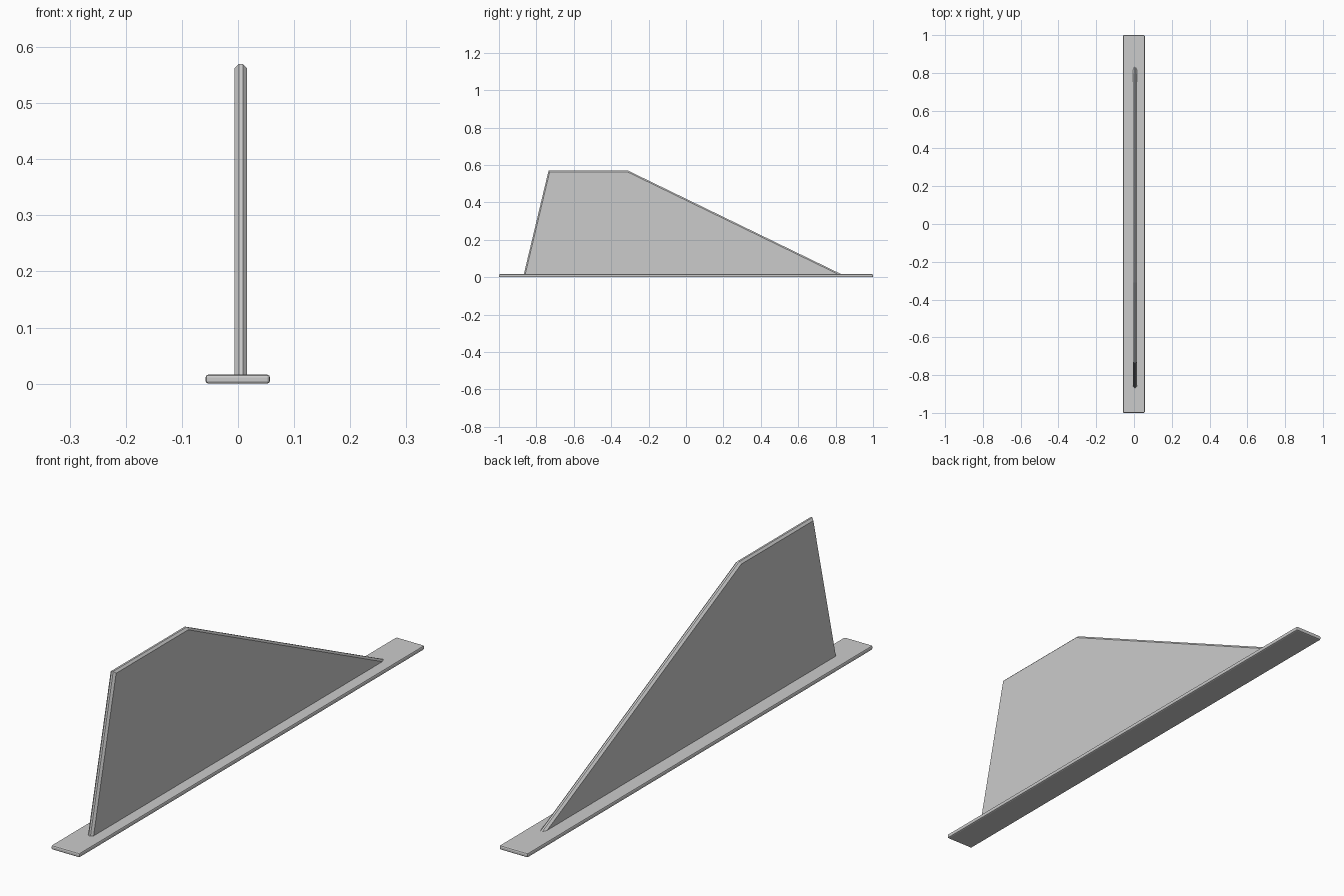
import bpy, bmesh

if "Cube" in bpy.data.objects:
    bpy.data.objects.remove(bpy.data.objects["Cube"])

grey = bpy.data.materials.new("plain grey")
grey.diffuse_color = (0.6, 0.6, 0.6, 1)
grey.use_nodes = True
grey.node_tree.nodes["Principled BSDF"].inputs["Base Color"].default_value = grey.diffuse_color


def finish(bm, name):
    bmesh.ops.recalc_face_normals(bm, faces=bm.faces)
    mesh = bpy.data.meshes.new(name)
    bm.to_mesh(mesh)
    bm.free()
    mesh.materials.append(grey)
    obj = bpy.data.objects.new(name, mesh)
    bpy.context.collection.objects.link(obj)
    return obj


def prism(outline, x0, x1):
    """Side outline in (y, z), extruded from x0 to x1."""
    bm = bmesh.new()
    face = bm.faces.new([bm.verts.new((x0, y, z)) for y, z in outline])
    ext = bmesh.ops.extrude_face_region(bm, geom=[face])
    verts = [v for v in ext["geom"] if isinstance(v, bmesh.types.BMVert)]
    bmesh.ops.translate(bm, verts=verts, vec=(x1 - x0, 0, 0))
    return bm


# Long flat base strip with rounded edges
bm = prism([(-1, 0), (1, 0), (1, 0.016), (-1, 0.016)], -0.058, 0.057)
bmesh.ops.bevel(bm, geom=bm.edges[:], offset=0.005, segments=2,
                profile=0.5, affect='EDGES')
finish(bm, "base_strip")

# Upright fin with chamfered rim, its foot sunk into the strip
bm = prism([(-0.869, 0.008), (0.847, 0.008), (-0.31, 0.57), (-0.735, 0.57)],
           -0.006, 0.016)
rim = [e for e in bm.edges
       if abs(e.verts[0].co.x - e.verts[1].co.x) < 1e-5
       and max(v.co.z for v in e.verts) > 0.1]
bmesh.ops.bevel(bm, geom=rim, offset=0.0075, segments=1, affect='EDGES')
finish(bm, "fin")
